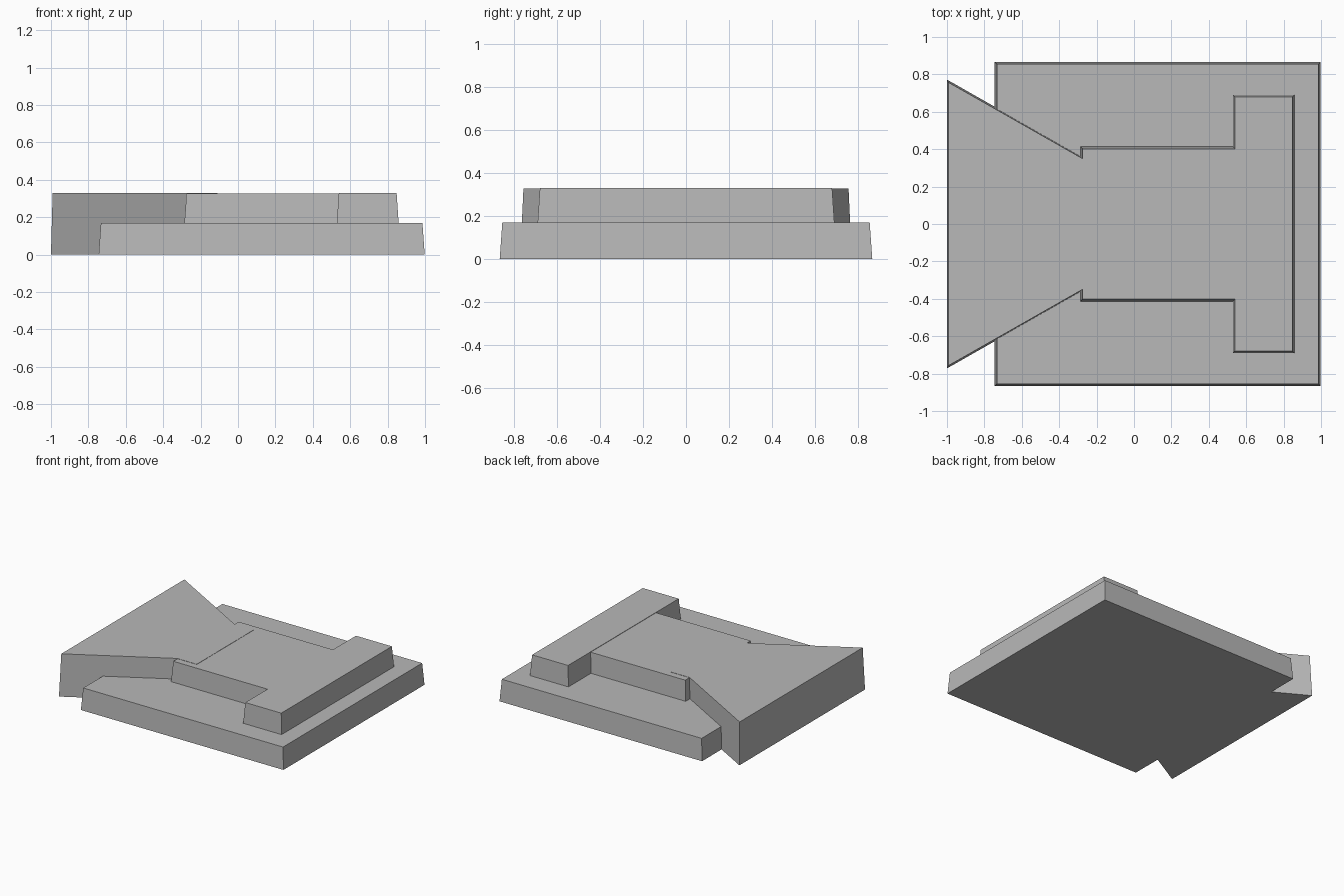
import bpy, bmesh
from mathutils import Vector

cube = bpy.data.objects.get("Cube")
if cube:
    bpy.data.objects.remove(cube, do_unlink=True)

GREY = 0.48
mat = bpy.data.materials.new("plain_grey")
mat.use_nodes = True
mat.diffuse_color = (GREY, GREY, GREY, 1)
mat.node_tree.nodes["Principled BSDF"].inputs["Base Color"].default_value = (GREY, GREY, GREY, 1)


def inset(points, amount):
    """Move each side of a counter-clockwise outline inward."""
    result = []
    for i, p in enumerate(points):
        a = (p - points[i - 1]).normalized()
        b = (points[(i + 1) % len(points)] - p).normalized()
        na, nb = Vector((-a.y, a.x)), Vector((-b.y, b.x))
        result.append(p + (na + nb) * amount / (1 + na.dot(nb)))
    return result


def tapered_block(name, half, bottom, top, draft):
    """Solid with sloping sides; half lists (x, half width) from left to right."""
    outline = [Vector((x, -w)) for x, w in half]
    outline += [Vector((x, w)) for x, w in reversed(half)]
    bm = bmesh.new()
    low = [bm.verts.new((p.x, p.y, bottom)) for p in outline]
    high = [bm.verts.new((p.x, p.y, top)) for p in inset(outline, draft)]
    bm.faces.new(low[::-1])
    bm.faces.new(high)
    for i in range(len(low)):
        bm.faces.new((low[i - 1], low[i], high[i], high[i - 1]))
    mesh = bpy.data.meshes.new(name)
    bm.to_mesh(mesh)
    bm.free()
    mesh.materials.append(mat)
    obj = bpy.data.objects.new(name, mesh)
    bpy.context.collection.objects.link(obj)
    return obj


# Wide base slab
slab = tapered_block("base_slab", [(-0.745, 0.867), (0.998, 0.867)], 0, 0.17, 0.012)

# Flared tail that reaches the ground, its narrow end running into the neck
tail = tapered_block("flared_tail", [(-1, 0.772), (-0.275, 0.36), (-0.1, 0.36)], 0, 0.329, 0.009)

# Straight neck and raised crossbar
neck = tapered_block("neck", [(-0.288, 0.415), (0.6, 0.415)], 0.15, 0.327, 0.013)
bar = tapered_block("crossbar", [(0.527, 0.692), (0.86, 0.692)], 0.15, 0.33, 0.012)

# Fuse everything into one solid
for part in (tail, neck, bar):
    part.hide_render = True
    mod = slab.modifiers.new("join_" + part.name, 'BOOLEAN')
    mod.operation = 'UNION'
    mod.solver = 'EXACT'
    mod.object = part
bpy.context.view_layer.update()
fused = bpy.data.meshes.new_from_object(slab.evaluated_get(bpy.context.evaluated_depsgraph_get()))
slab.modifiers.clear()
slab.data = fused
slab.name = "stepped_plate"
for part in (tail, neck, bar):
    bpy.data.objects.remove(part, do_unlink=True)
